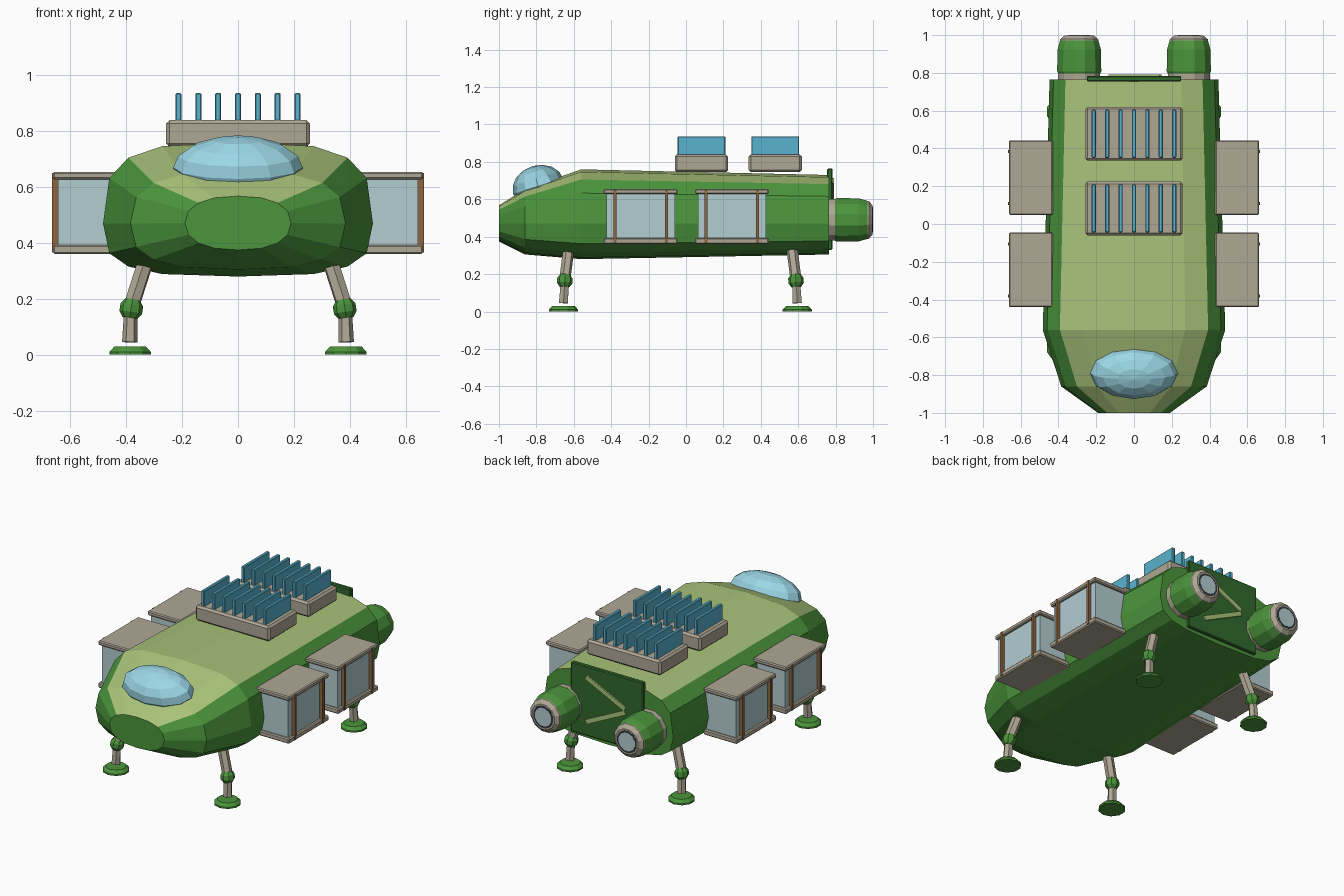
import bpy, bmesh
from math import cos, sin, pi, radians, copysign, atan2
from mathutils import Vector, Matrix

if "Cube" in bpy.data.objects:
    bpy.data.objects.remove(bpy.data.objects["Cube"])


def mat(name, *rgb):
    m = bpy.data.materials.new(name)
    m.diffuse_color = (*rgb, 1)
    m.use_nodes = True
    m.node_tree.nodes["Principled BSDF"].inputs["Base Color"].default_value = m.diffuse_color
    return m


GREEN = mat("green", .07, .30, .045)
DARK = mat("dark green", .03, .14, .025)
LIGHT = mat("light green", .39, .54, .19)
BEIGE = mat("beige", .43, .39, .30)
GLASS = mat("glass", .33, .68, .79)
BLUE = mat("fin blue", .10, .45, .62)
PANEL = mat("pale panel", .45, .61, .64)
BROWN = mat("brown", .26, .13, .053)
BLACK = mat("dark rim", .03, .04, .05)


def finish(name, bm, *mats):
    bmesh.ops.recalc_face_normals(bm, faces=bm.faces)
    me = bpy.data.meshes.new(name)
    bm.to_mesh(me)
    bm.free()
    ob = bpy.data.objects.new(name, me)
    bpy.context.collection.objects.link(ob)
    for m in mats:
        me.materials.append(m)
    return ob


def box(name, x, y, z, m, bevel=0):
    """Box from (min, max) ranges."""
    bm = bmesh.new()
    size = [b - a for a, b in (x, y, z)]
    mid = [(a + b) / 2 for a, b in (x, y, z)]
    bmesh.ops.create_cube(bm, size=1, matrix=Matrix.Translation(mid) @ Matrix.Diagonal((*size, 1)))
    ob = finish(name, bm, m)
    if bevel:
        mod = ob.modifiers.new("bevel", 'BEVEL')
        mod.width, mod.segments = bevel, 1
    return ob


def loft(name, rings, *mats, pick=None):
    """Skin a list of closed rings and cap both ends; pick(i) gives material per strip."""
    bm = bmesh.new()
    rows = [[bm.verts.new(p) for p in r] for r in rings]
    n = len(rows[0])
    for a, b in zip(rows, rows[1:]):
        for i in range(n):
            f = bm.faces.new((a[i], a[(i + 1) % n], b[(i + 1) % n], b[i]))
            f.material_index = pick(i) if pick else 0
    bm.faces.new(rows[0])
    bm.faces.new(rows[-1])
    return finish(name, bm, *mats)


def turned(name, p, q, profile, n, m):
    """Round part along p->q; profile = (fraction, radius)."""
    p, q = Vector(p), Vector(q)
    rot = (q - p).to_track_quat('Z', 'Y')
    rings = [[p.lerp(q, t) + rot @ Vector((r * cos(2 * pi * (i + .5) / n), r * sin(2 * pi * (i + .5) / n), 0))
              for i in range(n)] for t, r in profile]
    return loft(name, rings, m)


# Hull: 16-sided squarish sections (y, half width, middle z, top z, bottom z, exponent)
def section(y, w, c, top, bot, e):
    ring = []
    for i in range(16):
        s, k = sin(i * pi / 8), cos(i * pi / 8)
        h = top - c if s > 0 else c - bot
        ring.append((w * copysign(abs(k) ** e, k), y, c + h * copysign(abs(s) ** e, s)))
    return ring


hull = [section(-1, .19, .472, .568, .375, .85), section(-.86, .385, .47, .655, .305, .7),
        section(-.56, .483, .47, .76, .28, .6), section(.765, .447, .47, .73, .305, .6)]
loft("hull", hull, GREEN, LIGHT, pick=lambda i: int(2 <= i <= 5))

# Canopy: tilted low-poly ellipsoid
bm = bmesh.new()
bmesh.ops.create_uvsphere(bm, u_segments=12, v_segments=8, radius=1,
                          matrix=Matrix.Translation((0, -.79, .67)) @ Matrix.Rotation(radians(17), 4, 'X')
                          @ Matrix.Diagonal((.232, .14, .112, 1)))
finish("canopy", bm, GLASS)

# Rear door with chevron strips
box("rear_door", (-.25, .25), (.755, .783), (.33, .765), DARK, .005)
for k, z in enumerate((.70, .42)):
    a, b = Vector((.14, .786, z)), Vector((-.13, .786, .57 if k == 0 else .55))
    d = b - a
    strip = box("door_strip", (-d.length / 2, d.length / 2), (-.006, .006), (-.014, .014), LIGHT)
    strip.location = (a + b) / 2
    strip.rotation_euler = (0, -atan2(d.z, d.x), 0)

# Roof radiators
for y in (-.06, .335):
    box("radiator_base", (-.257, .257), (y, y + .285), (.745, .84), BEIGE, .012)
    for i in range(7):
        x = (i - 3) * .071
        box("radiator_fin", (x - .011, x + .011), (y + .015, y + .27), (.82, .937), BLUE, .004)

for s in (-1, 1):
    def sx(a, b):
        return tuple(sorted((s * a, s * b)))

    # Engines
    def eng(name, y0, y1, profile, m):
        turned(name, (s * .29, y0, .49), (s * .29, y1, .49), profile, 12, m)
    eng("engine_collar", .74, .81, [(0, .115), (1, .115)], BEIGE)
    eng("engine_body", .79, .975, [(0, .112), (.1, .121), (.72, .119), (1, .104)], GREEN)
    eng("engine_rim", .965, .998, [(0, .106), (.4, .104), (1, .08)], BEIGE)
    eng("engine_throat", .98, .999, [(0, .07), (1, .07)], BLACK)
    eng("engine_glow", .98, 1.0, [(0, .058), (1, .058)], PANEL)

    # Side cargo pods
    for y in (-.44, .048):
        box("pod_body", sx(.43, .645), (y + .015, y + .38), (.375, .64), PANEL)
        box("pod_lid", sx(.43, .662), (y, y + .395), (.628, .655), BEIGE, .006)
        box("pod_floor", sx(.43, .662), (y, y + .395), (.36, .393), BEIGE, .006)
        for py in (y + .06, y + .335):
            box("pod_post", sx(.64, .666), (py - .008, py + .008), (.366, .65), BROWN)

    # Landing legs
    for y, k in ((-.655, 1), (.595, -1)):
        top, knee, end = (s * .325, y + k * .03, .35), (s * .383, y + k * .007, .17), (s * .387, y, .045)
        turned("leg_upper", top, knee, [(0, .03), (1, .03)], 6, BEIGE)
        turned("leg_lower", knee, end, [(0, .024), (1, .028)], 6, BEIGE)
        turned("leg_knee", (s * .377, y + k * .009, .198), (s * .387, y + k * .005, .132),
               [(0, .027), (.3, .041), (.7, .041), (1, .027)], 8, GREEN)
        turned("leg_foot", (s * .386, y, 0), (s * .386, y, .029), [(0, .078), (.35, .078), (1, .06)], 10, GREEN)
